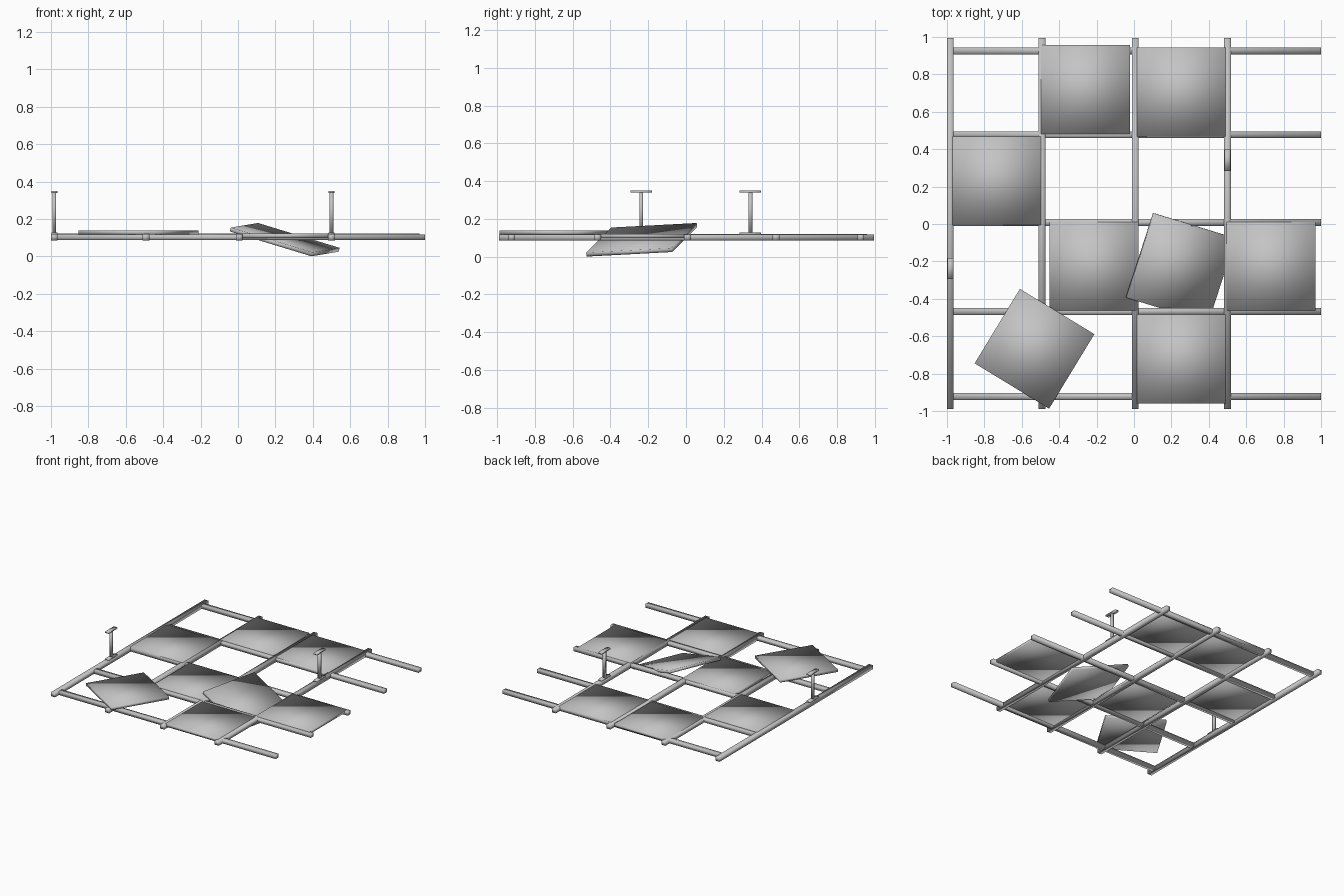
import bpy
import math
from mathutils import Matrix, Vector

default = bpy.data.objects.get("Cube")
if default:
    bpy.data.objects.remove(default)

grey = bpy.data.materials.new("plain grey")
grey.use_nodes = True
grey.diffuse_color = (0.55, 0.55, 0.55, 1)
grey.node_tree.nodes["Principled BSDF"].inputs["Base Color"].default_value = (0.55, 0.55, 0.55, 1)


def box(name, centre, size, rotation=Matrix.Identity(4)):
    """Soft-shaded box."""
    bpy.ops.mesh.primitive_cube_add(size=1)
    ob = bpy.context.object
    ob.name = name
    ob.data.transform(Matrix.Diagonal((*size, 1)))
    ob.matrix_world = Matrix.Translation(centre) @ rotation
    ob.data.materials.append(grey)
    bpy.ops.object.shade_smooth()
    return ob


# Ceiling grid: long rails and cross rails
RAIL = 0.036
RAIL_Z = 0.102
for x in (-0.982, -0.492, 0.006, 0.5):
    box("main_rail", (x, 0.003, RAIL_Z), (RAIL, 1.984, 0.033))
for y in (0.925, 0.477, 0.008, -0.468, -0.922):
    box("cross_rail", (0.005, y, RAIL_Z), (1.99, RAIL, 0.031))

# Tiles lying in the grid
TILE = 0.475
THICK = 0.022
for x, y in ((-0.26, 0.72), (0.253, 0.705), (-0.734, 0.231),
             (-0.213, -0.226), (0.732, -0.226), (0.253, -0.722)):
    box("ceiling_tile", (x, y, 0.11), (TILE, TILE, THICK))

# Loose tile resting turned on top of the rails
box("turned_tile", (-0.532, -0.667, 0.128), (0.466, 0.466, THICK),
    Matrix.Rotation(math.radians(-31.3), 4, "Z"))

# Fallen tile hanging through the grid, set by three of its top corners
back = Vector((0.108, 0.056, 0.178))
left = Vector((-0.037, -0.395, 0.154))
right = Vector((0.542, -0.077, 0.046))
u = (right - back).normalized()
n = u.cross(back - left).normalized()
v = n.cross(u)
tilt = Matrix((u, v, n)).transposed().to_4x4()
box("fallen_tile", (left + right) / 2 - n * THICK / 2, (TILE, TILE, THICK), tilt)

# Hangers: post with a plate at each end
for x, y in ((-0.982, -0.237), (0.5, 0.341)):
    box("hanger_post", (x, y, 0.233), (0.02, 0.02, 0.22))
    for z in (0.123, 0.344):
        box("hanger_plate", (x, y, z), (0.032, 0.113, 0.011))
